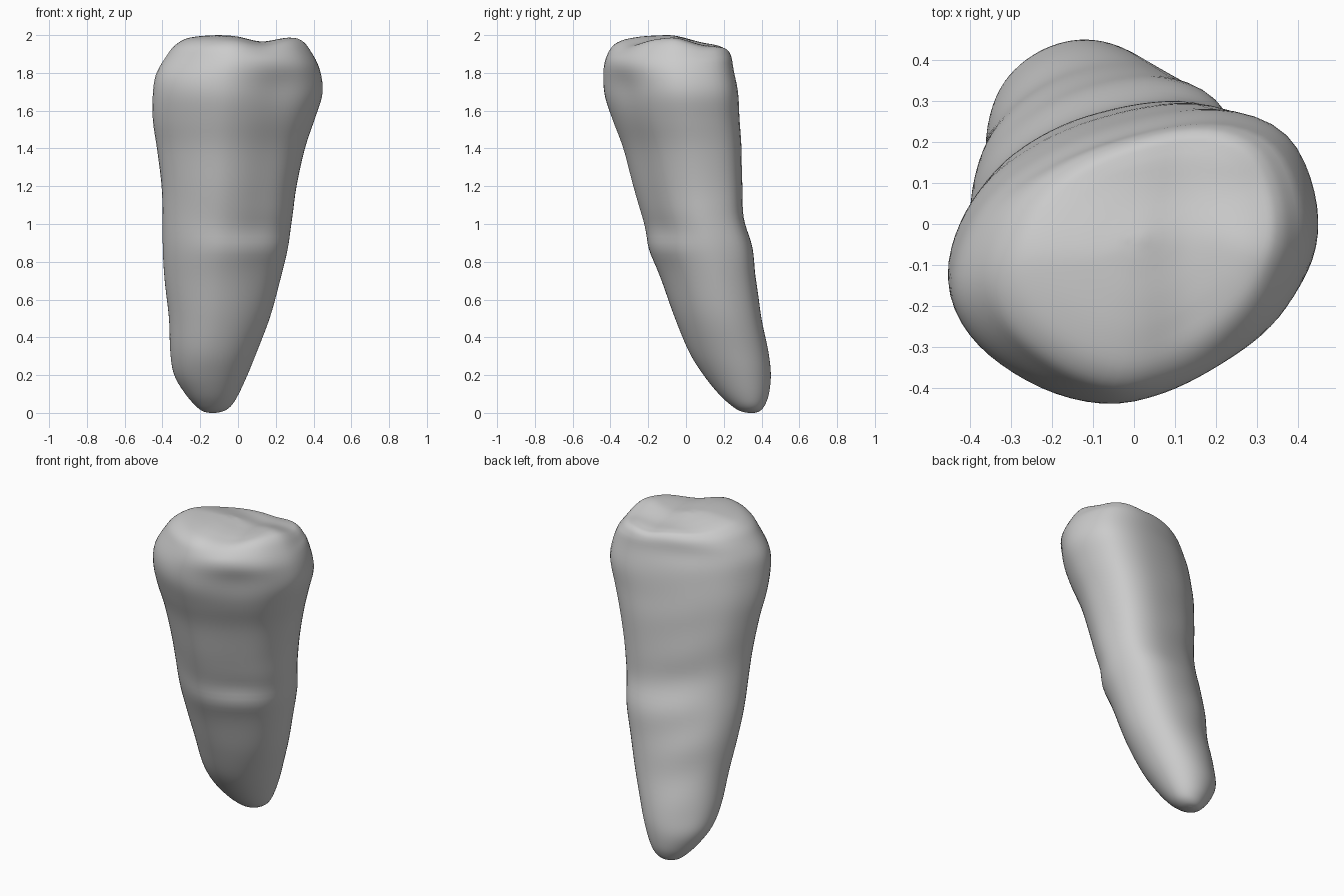
import bpy
import bmesh
import math
from mathutils import Vector

SIDES = 72   # points around each ring
STEPS = 5    # rings between two levels

cube = bpy.data.objects.get("Cube")
if cube:
    bpy.data.objects.remove(cube, do_unlink=True)

# Levels from root tip to crown: height, x min, x max, y min, y max
LEVELS = [
    (0, -.15, -.12, .33, .36),
    (.01, -.19, -.075, .285, .39),
    (.04, -.228, -.035, .237, .415),
    (.1, -.282, 0, .17, .435),
    (.2, -.345, .043, .085, .442),
    (.32, -.366, .092, .01, .43),
    (.5, -.368, .168, -.06, .402),
    (.7, -.39, .225, -.13, .375),
    (.87, -.4, .265, -.195, .356),
    (1.03, -.4, .288, -.232, .308),
    (1.2, -.405, .31, -.28, .299),
    (1.4, -.43, .355, -.333, .295),
    (1.55, -.452, .405, -.39, .285),
    (1.69, -.452, .45, -.443, .278),
    (1.81, -.435, .436, -.443, .256),
    (1.91, -.375, .39, -.418, .24),
    (1.965, -.31, .355, -.365, .222),
    (1.99, -.24, .31, -.28, .19),
    (2, -.12, .19, -.17, .1),
    (2, -.01, .01, -.05, -.04),
]

# Crown outline, scaled to a box from -1 to 1
OUTLINE = [
    (1, .27), (.93, .64), (.78, .89), (.46, 1), (0, .93), (-.45, .74),
    (-.82, .4), (-1, -.11), (-.89, -.52), (-.55, -.85), (-.17, -1),
    (.13, -.93), (.46, -.71), (.78, -.42), (.96, -.06),
]


def spline(a, b, c, d, t):
    """Smooth curve from b to c, for points of any dimension."""
    return [q + .5 * t * (r - p + t * (2 * p - 5 * q + 4 * r - s
            + t * (3 * (q - r) + s - p)))
            for p, q, r, s in zip(a, b, c, d)]


def clamp(value):
    return min(1, max(0, value))


def outline_at(f):
    """Point on the closed crown outline, f from 0 to 1."""
    n = len(OUTLINE)
    i = int(f * n)
    pts = [OUTLINE[(i + k) % n] for k in (-1, 0, 1, 2)]
    return spline(*pts, f * n - i)


def resample_by_angle():
    """Outline points at even angles, so that it blends with a circle."""
    fine = [outline_at(k / 720) for k in range(720)]
    result = []
    for j in range(SIDES):
        ray = Vector((math.cos(math.tau * j / SIDES),
                      math.sin(math.tau * j / SIDES)))
        result.append(max((Vector(p) for p in fine),
                          key=lambda p: p.normalized().dot(ray)))
    return result


def bell(value, centre, width):
    return math.exp(-((value - centre) / width) ** 2)


def facing(direction, angle, power):
    """Weight of a point that looks along a direction in degrees."""
    return max(0, math.cos(angle - math.radians(direction))) ** power


def relief(z, angle):
    """Outward offset of the dents, ridges and ripples."""
    front = facing(-55, angle, 3)
    back = facing(115, angle, 4)
    corner = facing(225, angle, 2)
    # Crown ridge and dent, then the groove halfway down the root
    offset = front * (.018 * bell(z, 1.85, .07) - .026 * bell(z, 1.71, .1))
    offset += front * (.012 * bell(z, .87, .06) - .011 * bell(z, .97, .07))
    # Shallow dent under the back rim, rounded shoulder at one corner
    offset -= .01 * back * bell(z, 1.84, .06)
    offset -= .018 * corner * bell(z, 1.88, .09)
    # Root tip leans to the opposite corner
    offset += .018 * (facing(45, angle, 2) - corner) * bell(z, .22, .2)
    # Slanted ripples down the back
    ripple = math.sin(z * 22 + 2 * math.cos(angle))
    return offset + .005 * back * ripple * bell(z, .9, .6)


def top_drop(x, y):
    """Depth of the chewing surface: a valley, and a fall to the back."""
    valley = .034 * bell(x, .13, .11)
    t = clamp((y + .1) / .22)
    fall = .05 * t * t * (3 - 2 * t) * (.5 + .5 * clamp((x + .3) / .4))
    return math.hypot(valley, fall)


def build_tooth():
    shape = resample_by_angle()
    bm = bmesh.new()
    rings = []
    last = len(LEVELS) - 1
    for i in range(last):
        four = [LEVELS[min(max(i + k, 0), last)] for k in (-1, 0, 1, 2)]
        for s in range(STEPS + (i == last - 1)):
            z, x0, x1, y0, y1 = spline(*four, s / STEPS)
            blend = clamp((z - .2) / .9)
            fade = clamp((x1 - x0) * 2) * clamp((2 - z) / .1)
            top = clamp((z - 1.87) / .12)
            ring = []
            for j, edge in enumerate(shape):
                angle = math.tau * j / SIDES
                circle = Vector((math.cos(angle), math.sin(angle + .08)))
                p = circle.lerp(edge, blend)
                push = relief(z, angle) * fade
                x = (x0 + x1) / 2 + p.x * (x1 - x0) / 2
                y = (y0 + y1) / 2 + p.y * (y1 - y0) / 2
                height = max(0, min(z, 2) - top * top_drop(x, y))
                ring.append(bm.verts.new((x + push * math.cos(angle),
                                          y + push * math.sin(angle),
                                          height)))
            rings.append(ring)

    # Skin between the rings, then close both ends
    for low, high in zip(rings, rings[1:]):
        for j in range(SIDES):
            k = (j + 1) % SIDES
            bm.faces.new((low[j], low[k], high[k], high[j]))
    bm.faces.new(reversed(rings[0]))
    bm.faces.new(rings[-1])

    # Soften the steps of the relief
    for _ in range(3):
        bmesh.ops.smooth_vert(bm, verts=bm.verts[:], factor=.4,
                              use_axis_x=True, use_axis_y=True,
                              use_axis_z=False)
    bmesh.ops.recalc_face_normals(bm, faces=bm.faces[:])
    for face in bm.faces:
        face.smooth = True
    mesh = bpy.data.meshes.new("tooth")
    bm.to_mesh(mesh)
    bm.free()
    return mesh


# Plain grey surface
grey = bpy.data.materials.new("plain grey")
grey.use_nodes = True
colour = (.6, .6, .6, 1)
grey.diffuse_color = colour
grey.node_tree.nodes["Principled BSDF"].inputs["Base Color"].default_value = colour

tooth = bpy.data.objects.new("tooth", build_tooth())
tooth.data.materials.append(grey)
bpy.context.scene.collection.objects.link(tooth)
